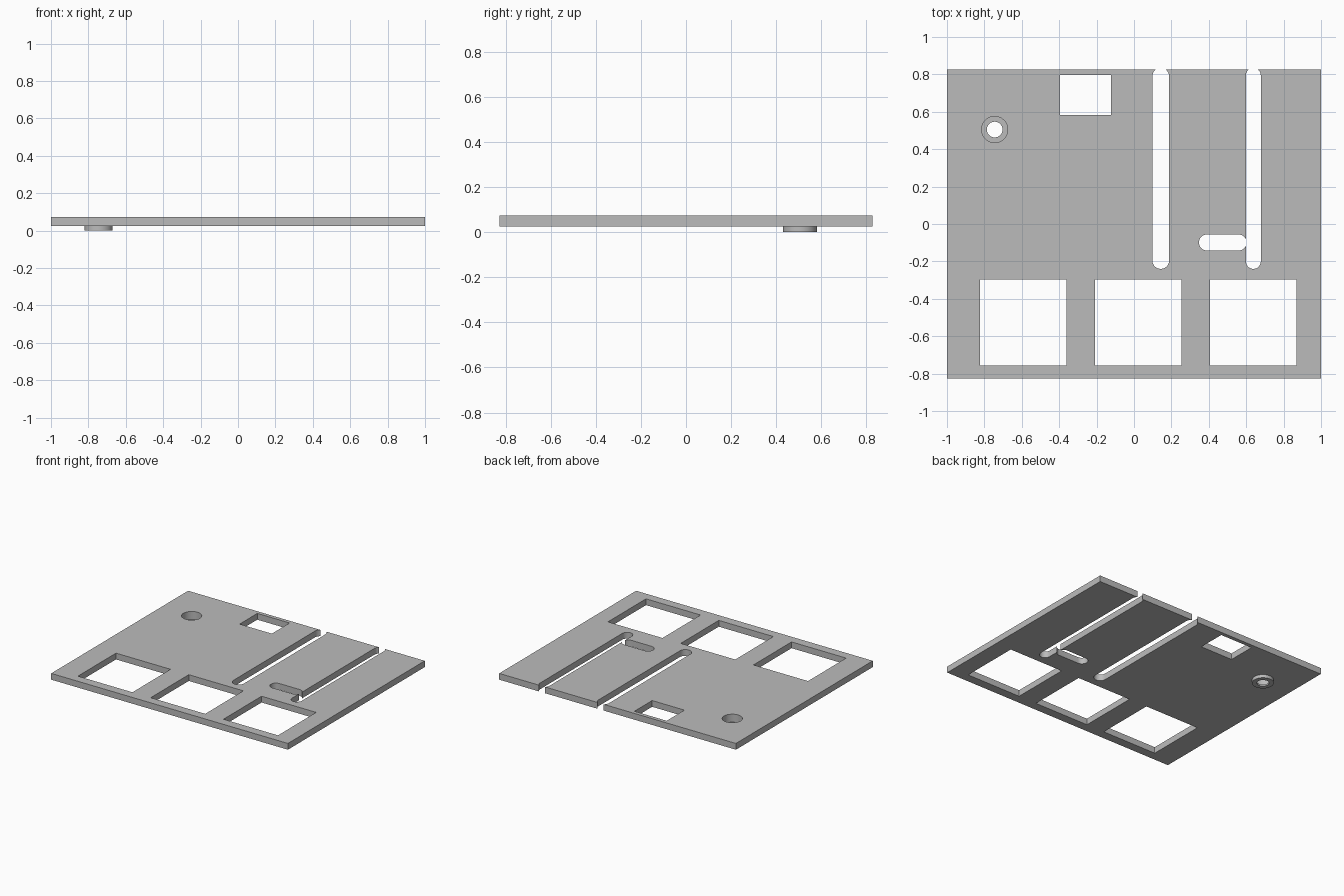
import bpy
import bmesh
import math

if "Cube" in bpy.data.objects:
    bpy.data.objects.remove(bpy.data.objects["Cube"], do_unlink=True)

BOTTOM, TOP = 0.025, 0.073
HOLE = (-0.745, 0.505)

grey = bpy.data.materials.new("plain grey")
grey.use_nodes = True
grey.diffuse_color = (0.5, 0.5, 0.5, 1)
grey.node_tree.nodes["Principled BSDF"].inputs["Base Color"].default_value = (0.5, 0.5, 0.5, 1)


def prism(name, outline, z0, z1):
    """Extrude a counter-clockwise outline from z0 to z1."""
    bm = bmesh.new()
    base = bm.faces.new([bm.verts.new((x, y, z0)) for x, y in outline])
    top = bmesh.ops.extrude_face_region(bm, geom=[base])["geom"]
    verts = [v for v in top if isinstance(v, bmesh.types.BMVert)]
    bmesh.ops.translate(bm, verts=verts, vec=(0, 0, z1 - z0))
    bmesh.ops.recalc_face_normals(bm, faces=bm.faces)
    mesh = bpy.data.meshes.new(name)
    bm.to_mesh(mesh)
    bm.free()
    mesh.materials.append(grey)
    obj = bpy.data.objects.new(name, mesh)
    bpy.context.collection.objects.link(obj)
    return obj


def rectangle(x0, x1, y0, y1):
    return [(x0, y0), (x1, y0), (x1, y1), (x0, y1)]


def arc(cx, cy, r, start, sweep, n):
    return [(cx + r * math.cos(start + sweep * i / n),
             cy + r * math.sin(start + sweep * i / n)) for i in range(n + 1)]


def circle(r):
    return arc(*HOLE, r, 0, math.tau, 48)[:-1]


def slot(x0, x1, y0, y1):
    """Rounded-end slot along its longer side."""
    r = min(x1 - x0, y1 - y0) / 2
    turn = 0 if y1 - y0 > x1 - x0 else -math.pi / 2
    return (arc(x1 - r, y1 - r, r, turn, math.pi, 16)
            + arc(x0 + r, y0 + r, r, turn + math.pi, math.pi, 16))


def boolean(target, tool, operation):
    mod = target.modifiers.new(tool.name, "BOOLEAN")
    mod.object, mod.operation, mod.solver = tool, operation, "EXACT"
    bpy.context.view_layer.objects.active = target
    bpy.ops.object.modifier_apply(modifier=mod.name)
    bpy.data.objects.remove(tool, do_unlink=True)


# Plate with a round boss underneath
plate = prism("plate", rectangle(-1, 1, -0.826, 0.826), BOTTOM, TOP)
boolean(plate, prism("boss", circle(0.075), 0, 0.05), "UNION")

# Three square windows and one small window
openings = [rectangle(x, x + 0.461, -0.757, -0.297) for x in (-0.823, -0.208, 0.407)]
openings.append(rectangle(-0.395, -0.122, 0.583, 0.797))

# Two long slots that break the back edge, and a short cross slot
openings.append(slot(0.098, 0.188, -0.24, 0.834))
openings.append(slot(0.347, 0.602, -0.142, -0.056))
openings.append(slot(0.598, 0.678, -0.24, 0.834))

# Through hole in the boss
openings.append(circle(0.042))
for outline in openings:
    boolean(plate, prism("opening", outline, -0.1, 0.2), "DIFFERENCE")

# Recess above the boss
boolean(plate, prism("recess", circle(0.07), 0.012, 0.2), "DIFFERENCE")

bpy.ops.object.select_all(action="DESELECT")
plate.select_set(True)
bpy.context.view_layer.objects.active = plate
bpy.ops.object.shade_smooth_by_angle(angle=math.radians(30))
